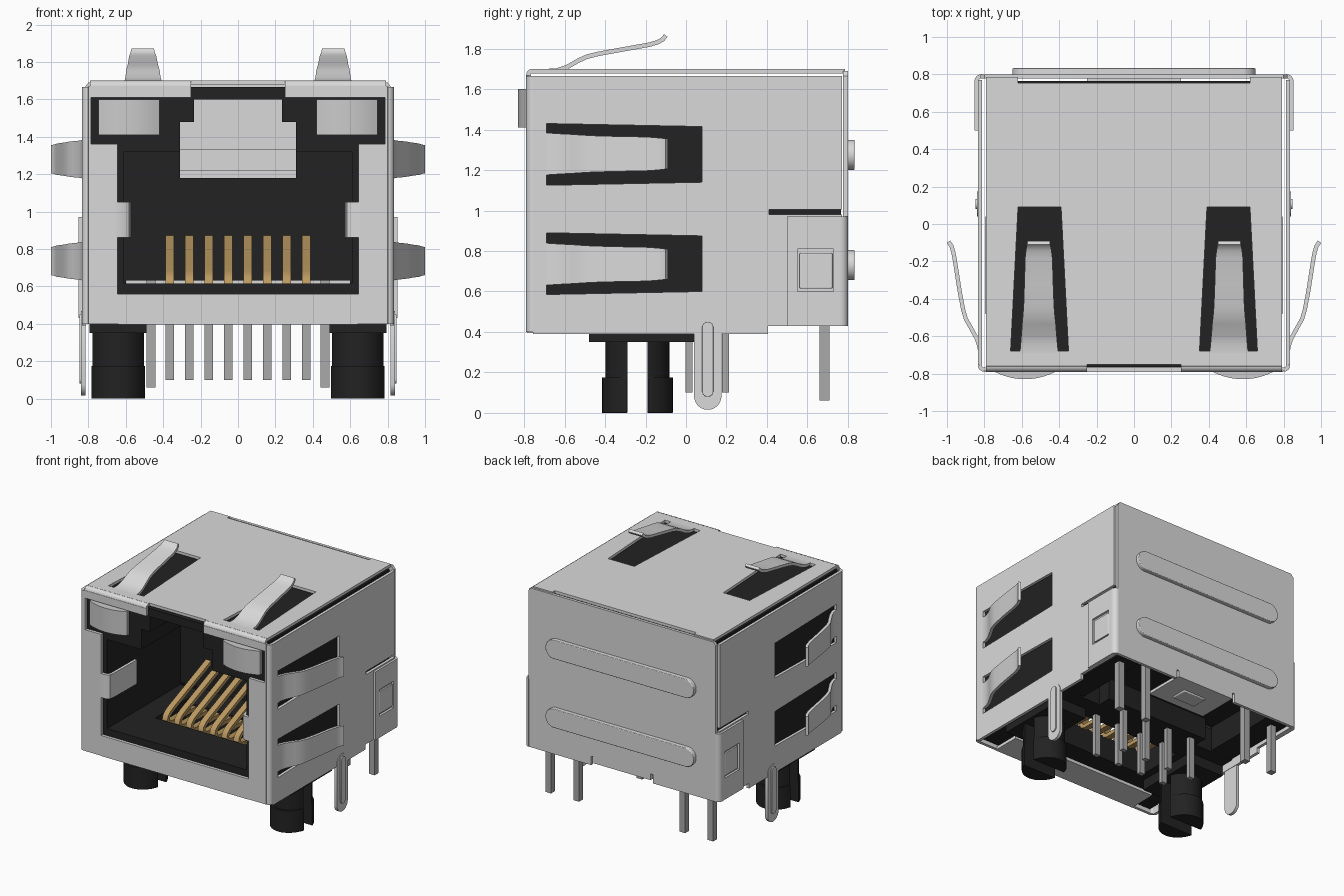
import bpy, bmesh, math
from mathutils import Vector

if "Cube" in bpy.data.objects:
    bpy.data.objects.remove(bpy.data.objects["Cube"])


def material(name, rgb):
    m = bpy.data.materials.new(name)
    m.diffuse_color = (*rgb, 1)
    m.use_nodes = True
    m.node_tree.nodes["Principled BSDF"].inputs["Base Color"].default_value = m.diffuse_color
    return m


METAL = material("shield metal", (0.70, 0.70, 0.70))
PIN = material("pin metal", (0.40, 0.40, 0.40))
LENS = material("lamp lens", (0.60, 0.60, 0.60))
BLACK = material("black plastic", (0.016, 0.016, 0.016))
GOLD = material("gold contact", (0.50, 0.32, 0.12))

# (u, v, w) to world, where w runs along the named axis
MAP = {'x': lambda u, v, w: (w, u, v),
       'y': lambda u, v, w: (u, w, v),
       'z': lambda u, v, w: (u, v, w)}


def finish(name, bm, mat, mirror=False, bevel=0):
    bmesh.ops.remove_doubles(bm, verts=bm.verts, dist=1e-5)
    bmesh.ops.recalc_face_normals(bm, faces=bm.faces)
    me = bpy.data.meshes.new(name)
    bm.to_mesh(me)
    bm.free()
    me.materials.clear()
    me.materials.append(mat)
    for p in me.polygons:
        p.material_index = 0
    ob = bpy.data.objects.new(name, me)
    bpy.context.collection.objects.link(ob)
    if bevel:
        b = ob.modifiers.new("bevel", 'BEVEL')
        b.width, b.segments, b.limit_method, b.angle_limit = bevel, 3, 'ANGLE', 0.8
    if mirror:
        ob.modifiers.new("mirror", 'MIRROR').use_mirror_merge = False
    return ob


def plate(name, loops, axis, lo, hi, mat, mirror=False, bevel=0):
    """Outline with holes, extruded along an axis from lo to hi."""
    cu = bpy.data.curves.new(name, 'CURVE')
    cu.dimensions, cu.fill_mode, cu.extrude = '2D', 'BOTH', (hi - lo) / 2
    for loop in loops:
        s = cu.splines.new('POLY')
        s.points.add(len(loop) - 1)
        for p, (u, v) in zip(s.points, loop):
            p.co = (u, v, 0, 1)
        s.use_cyclic_u = True
    tmp = bpy.data.objects.new("tmp", cu)
    me = bpy.data.meshes.new_from_object(tmp)
    bm = bmesh.new()
    bm.from_mesh(me)
    bpy.data.objects.remove(tmp)
    bpy.data.meshes.remove(me)
    for v in bm.verts:
        v.co = MAP[axis](v.co.x, v.co.y, v.co.z + (lo + hi) / 2)
    return finish(name, bm, mat, mirror, bevel)


def ribbon(name, path, widths, axis, mat, t=0.022, mirror=False):
    """Bent sheet strip: 2D path, (lo, hi) width at both ends."""
    bm = bmesh.new()
    pts = [Vector(p) for p in path]
    n, rings = len(pts), []
    for i, p in enumerate(pts):
        d = (pts[min(i + 1, n - 1)] - pts[max(i - 1, 0)]).normalized()
        off = Vector((-d.y, d.x)) * t / 2
        f = i / (n - 1)
        lo, hi = [a + (b - a) * f for a, b in zip(widths[0], widths[1])]
        rings.append([bm.verts.new(MAP[axis](q.x, q.y, w)) for q, w in
                      ((p + off, lo), (p + off, hi), (p - off, hi), (p - off, lo))])
    for a, b in zip(rings, rings[1:]):
        for k in range(4):
            bm.faces.new((a[k], a[(k + 1) % 4], b[(k + 1) % 4], b[k]))
    bm.faces.new(rings[0])
    bm.faces.new(rings[-1])
    return finish(name, bm, mat, mirror)


def rect(a, b, c, d):
    return [(a, c), (b, c), (b, d), (a, d)]


def sym(half):
    return half + [(-x, y) for x, y in reversed(half)]


def capsule(u0, u1, v0, v1):
    r = min(u1 - u0, v1 - v0) / 2
    ang = [math.pi * 2 * i / 24 for i in range(24)]
    return [((u1 - r if math.cos(a) > 1e-6 else u0 + r) + r * math.cos(a),
             (v1 - r if math.sin(a) > 1e-6 else v0 + r) + r * math.sin(a)) for a in
            [x + math.pi / 24 for x in ang]]


def arc(cx, cy, r, a0, a1, n=6):
    return [(cx + r * math.cos(math.radians(a0 + (a1 - a0) * i / n)),
             cy + r * math.sin(math.radians(a0 + (a1 - a0) * i / n))) for i in range(n + 1)]


def box(name, x0, x1, y0, y1, z0, z1, mat, mirror=False, bevel=0):
    return plate(name, [rect(x0, x1, y0, y1)], 'z', z0, z1, mat, mirror, bevel)


# Shield: front frame, bottom lip, rounded corners
plate("front_frame", [sym([(0.80, 0.40), (0.80, 1.67), (0.25, 1.67), (0.25, 1.61), (0.785, 1.61),
      (0.785, 1.36), (0.645, 1.36), (0.645, 1.05), (0.66, 1.05), (0.66, 0.86), (0.645, 0.86),
      (0.645, 0.56)])], 'y', -0.79, -0.767, METAL)
box("bottom_lip", -0.64, 0.64, -0.785, -0.56, 0.395, 0.42, METAL)
ribbon("front_corner", arc(0.80, -0.755, 0.024, -90, 0), [(0.40, 1.665)] * 2, 'z', METAL, mirror=True)
ribbon("top_front_edge", arc(-0.76, 1.67, 0.019, 90, 180), [(0.25, 0.79)] * 2, 'x', METAL, mirror=True)
ribbon("inner_side_tab", [(0.665, -0.778), (0.61, -0.778), (0.592, -0.765), (0.585, -0.73), (0.58, -0.45)],
       [(0.86, 1.05)] * 2, 'z', METAL, mirror=True)

# Shield: side walls with two spring windows each
windows = [[(-0.69, z - 0.155), (0.08, z - 0.14), (0.08, z + 0.135), (-0.69, z + 0.15)] for z in (1.28, 0.74)]
plate("side_wall", [[(-0.755, 0.39), (0.405, 0.39), (0.405, 0.43), (0.77, 0.43), (0.77, 0.98),
      (0.41, 0.98), (0.41, 1.005), (0.77, 1.005), (0.77, 1.665), (-0.755, 1.665)]] + windows,
      'x', 0.812, 0.835, METAL, mirror=True)
for z in (1.28, 0.735):
    ribbon("side_spring", [(0.823, -0.70), (0.825, -0.66), (0.842, -0.61), (0.875, -0.55), (0.898, -0.51),
           (0.913, -0.46), (0.932, -0.36), (0.957, -0.20), (0.965, -0.155), (0.975, -0.12), (0.992, -0.095)],
           [(z - 0.105, z + 0.105), (z - 0.075, z + 0.075)], 'z', METAL, mirror=True)

# Shield: top plate and springs
hole = [(0.35, -0.68), (0.66, -0.68), (0.62, 0.09), (0.39, 0.09)]
plate("top_plate", [sym([(0.25, -0.752), (0.25, -0.76), (0.79, -0.76), (0.79, 0.785), (0.62, 0.785),
      (0.62, 0.755)]), hole, [(-x, y) for x, y in hole]], 'z', 1.678, 1.70, METAL)
ribbon("top_spring", [(-0.69, 1.689), (-0.64, 1.692), (-0.59, 1.708), (-0.53, 1.742), (-0.49, 1.76),
       (-0.44, 1.773), (-0.32, 1.795), (-0.18, 1.82), (-0.14, 1.832), (-0.115, 1.846), (-0.10, 1.865)],
       [(0.405, 0.61), (0.45, 0.57)], 'x', METAL, mirror=True)

# Shield: back plate, embossed ribs, folded foot
ribs = (1.275, 0.73)
plate("back_plate", [sym([(0.27, 0.50), (0.27, 0.43), (0.82, 0.43), (0.82, 1.665), (0.80, 1.69)])]
      + [capsule(-0.63, 0.63, z - 0.055, z + 0.055) for z in ribs], 'y', 0.777, 0.80, METAL)
for z in ribs:
    plate("back_rib", [capsule(-0.65, 0.65, z - 0.075, z + 0.075)], 'y', 0.795, 0.833, METAL, bevel=0.022)
box("back_foot", -0.25, 0.25, 0.47, 0.80, 0.45, 0.473, METAL)
box("back_foot_hinge", -0.25, 0.25, 0.777, 0.80, 0.46, 0.51, METAL)
box("back_foot_boss", -0.10, 0.10, 0.55, 0.68, 0.437, 0.455, METAL, bevel=0.008)

# Back flaps wrapping onto the sides, with latch
plate("side_flap", [rect(0.50, 0.77, 0.43, 0.97), rect(0.55, 0.73, 0.60, 0.81)], 'x', 0.833, 0.852,
      METAL, mirror=True)
ribbon("flap_corner", arc(0.815, 0.763, 0.027, 0, 90), [(0.43, 0.97)] * 2, 'z', METAL, mirror=True)
box("flap_latch", 0.83, 0.848, 0.56, 0.725, 0.615, 0.79, METAL, mirror=True, bevel=0.008)

# Ground tabs
plate("ground_tab", [capsule(0.04, 0.175, 0.015, 0.47)], 'x', 0.815, 0.839, METAL, mirror=True)
plate("ground_tab_rib", [capsule(0.08, 0.135, 0.08, 0.45)], 'x', 0.83, 0.848, METAL, mirror=True, bevel=0.006)

# Plastic housing: front, middle with open floor, rear with latch passage
latch = [(0.31, 1.48), (0.235, 1.48), (0.235, 1.60)]
outer = rect(-0.79, 0.79, 0.43, 1.665)
plate("housing_front", [outer, sym([(0.61, 0.615), (0.61, 1.32), (0.31, 1.32)] + latch)],
      'y', -0.765, -0.42, BLACK)
plate("housing_middle", [sym([(0.43, 0.43), (0.79, 0.43), (0.79, 1.665)][::-1]
      + [(0.43, 0.615), (0.61, 0.615), (0.61, 1.32), (0.31, 1.32)] + latch)], 'y', -0.42, 0.15, BLACK)
plate("housing_rear", [rect(-0.79, 0.79, 0.632, 1.665), sym([(0.31, 1.18)] + latch)], 'y', 0.15, 0.765, BLACK)
box("housing_rail", 0.60, 0.79, 0.15, 0.765, 0.44, 0.64, BLACK, mirror=True)
box("pin_block", -0.45, 0.45, -0.04, 0.26, 0.43, 0.60, BLACK)

# Split mounting posts
box("post_pad", 0.49, 0.795, -0.48, 0.04, 0.35, 0.435, BLACK, mirror=True)
for side in (1, -1):
    def prong(rx, ry):
        a = math.degrees(math.asin(0.05 / ry))
        return [(0.64 + rx * u, -0.24 + side * ry * v) for u, v in arc(0, 0, 1, a, 180 - a, 16)]
    plate("post_prong", [prong(0.145, 0.158)], 'z', 0.01, 0.37, BLACK, mirror=True)
    plate("post_barb", [prong(0.15, 0.175)], 'z', 0.0, 0.175, BLACK, mirror=True, bevel=0.012)

# Indicator lamps with curved fronts
plate("lamp", [[(0.745, -0.70), (0.42, -0.70)] + [(x, -0.83 + 1.5 * (x - 0.5825) ** 2)
      for x in [0.42 + 0.325 * i / 12 for i in range(13)]]], 'z', 1.41, 1.60, LENS, mirror=True)

# Contacts and solder pins
for i in range(8):
    x = -0.364 + 0.104 * i
    ribbon("contact", [(0.17, 0.865), (-0.31, 0.672), (-0.35, 0.653), (-0.375, 0.63), (-0.382, 0.605),
           (-0.37, 0.582), (-0.34, 0.572), (0.0, 0.57)], [(x - 0.023, x + 0.023)] * 2, 'x', GOLD, t=0.03)
    y = 0.015 if i % 2 else 0.195
    box("solder_pin", x - 0.023, x + 0.023, y - 0.017, y + 0.017, 0.10, 0.46, PIN)
for x in (0.465, 0.71):
    box("lamp_pin", x - 0.025, x + 0.025, 0.66, 0.71, 0.06, 0.66, PIN, mirror=True)

# Shading
for ob in bpy.data.objects:
    ob.select_set(True)
    bpy.context.view_layer.objects.active = ob
bpy.ops.object.shade_smooth_by_angle(angle=math.radians(38))
